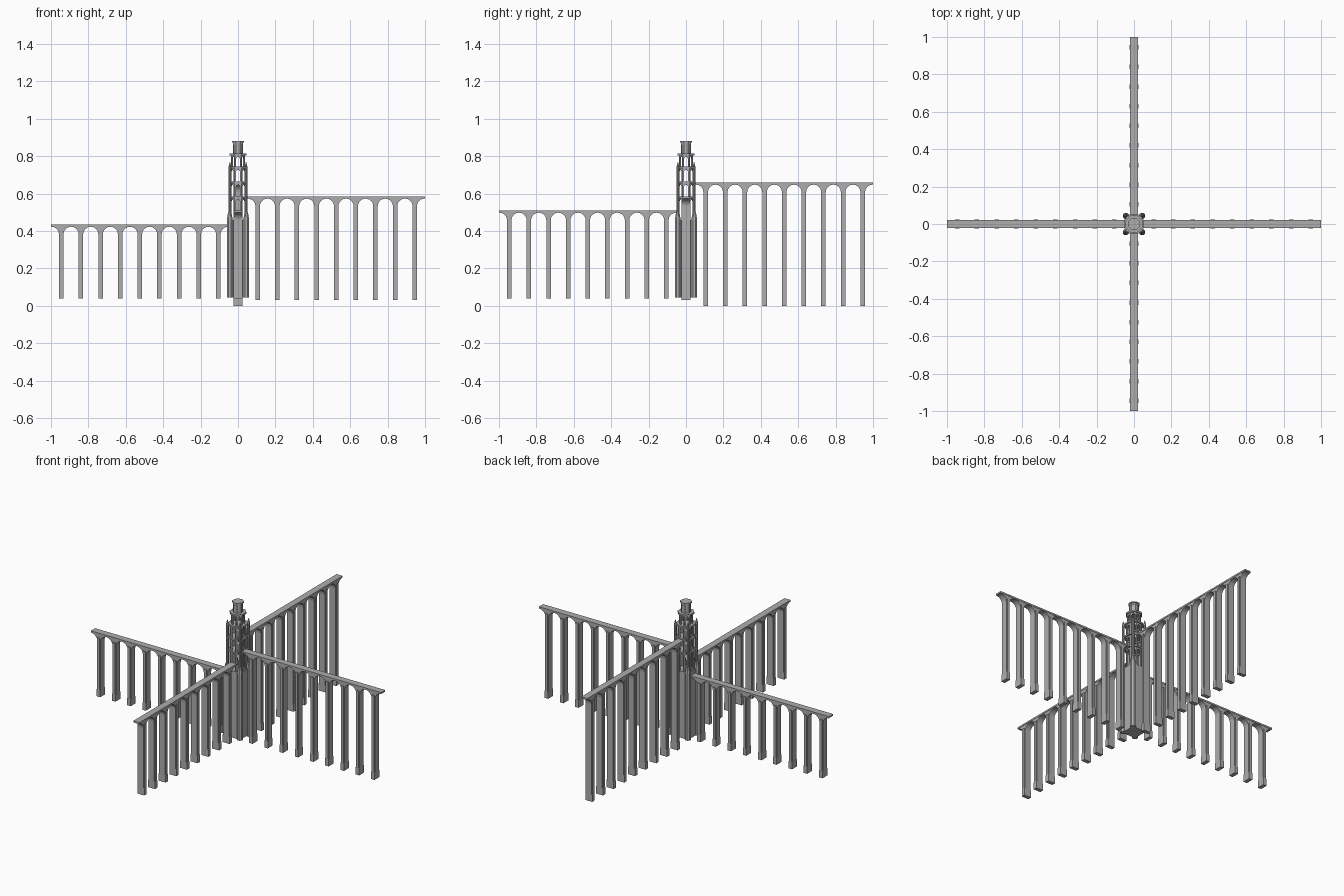
import bpy, bmesh, math
from mathutils import Matrix, Vector

cube = bpy.data.objects.get("Cube")
if cube:
    bpy.data.objects.remove(cube, do_unlink=True)

stone = bpy.data.materials.new("grey_stone")
stone.use_nodes = True
colour = (0.42, 0.42, 0.42, 1)
stone.diffuse_color = colour
stone.node_tree.nodes["Principled BSDF"].inputs["Base Color"].default_value = colour


def finish(bm, name, turn=0):
    bmesh.ops.recalc_face_normals(bm, faces=bm.faces)
    bm.transform(Matrix.Rotation(turn, 4, "Z"))
    mesh = bpy.data.meshes.new(name)
    bm.to_mesh(mesh)
    bm.free()
    mesh.materials.append(stone)
    obj = bpy.data.objects.new(name, mesh)
    bpy.context.collection.objects.link(obj)
    return obj


def box(bm, x0, x1, half_y, z0, z1):
    mat = Matrix.Translation(((x0 + x1) / 2, 0, (z0 + z1) / 2)) @ Matrix.Diagonal(
        (x1 - x0, 2 * half_y, z1 - z0, 1))
    bmesh.ops.create_cube(bm, size=1, matrix=mat)


def extrude_profile(bm, points, y0, y1, matrix=Matrix()):
    """Extrude an (x, z) outline along y."""
    face = bm.faces.new([bm.verts.new(matrix @ Vector((x, y0, z))) for x, z in points])
    new = bmesh.ops.extrude_face_region(bm, geom=[face])["geom"]
    move = matrix.to_3x3() @ Vector((0, y1 - y0, 0))
    bmesh.ops.translate(bm, vec=move, verts=[v for v in new if isinstance(v, bmesh.types.BMVert)])


def octagon(bm, apothem, z0, z1, x=0, y=0, top=None):
    k = 1 / math.cos(math.pi / 8)
    mat = Matrix.Translation((x, y, (z0 + z1) / 2)) @ Matrix.Rotation(math.pi / 8, 4, "Z")
    bmesh.ops.create_cone(bm, cap_ends=True, segments=8, radius1=apothem * k,
                          radius2=(apothem if top is None else top) * k,
                          depth=z1 - z0, matrix=mat)


# Four arched bridges meeting at the tower
PITCH, HALF = 0.105, 0.012


def bridge(name, turn, top, bottom, steps):
    bm = bmesh.new()
    deck = top - 0.01
    reach = PITCH / 2
    radius = reach - HALF
    spring = deck - radius
    box(bm, 0.04, 1, 0.021, deck, top)
    curve = []
    for i in range(steps + 1):
        a = math.pi / 2 * i / steps
        curve.append((reach - radius * math.cos(a), spring + radius * math.sin(a) - 0.002))
    for i in range(1, 10):
        x = PITCH * i
        # flared arch head
        right = curve + [(reach, deck + 0.001)]
        outline = [(x + px, pz) for px, pz in right] + [(x - px, pz) for px, pz in reversed(right)]
        extrude_profile(bm, outline, -0.019, 0.019)
        # pier with stepped corners, and its plain foot
        box(bm, x - HALF, x + HALF, 0.019, bottom + 0.045, spring)
        box(bm, x - HALF + 0.004, x + HALF - 0.004, 0.024, bottom + 0.045, spring + 0.02)
        box(bm, x - HALF, x + HALF, 0.024, bottom, bottom + 0.045)
    finish(bm, name, turn)


bridge("left_bridge", 0, 0.585, 0.03, 8)
bridge("back_bridge", math.pi / 2, 0.66, 0.0, 4)
bridge("right_bridge", math.pi, 0.435, 0.04, 4)
bridge("front_bridge", -math.pi / 2, 0.51, 0.04, 8)


# Tower shaft with four corner buttresses
CORNERS = [(sx, sy) for sx in (-1, 1) for sy in (-1, 1)]

bm = bmesh.new()
box(bm, -0.047, 0.047, 0.047, 0.045, 0.46)
finish(bm, "tower_shaft")

bm = bmesh.new()
for sx, sy in CORNERS:
    octagon(bm, 0.016, 0.045, 0.46, 0.044 * sx, 0.044 * sy)
    octagon(bm, 0.016, 0.46, 0.5, 0.044 * sx, 0.044 * sy, top=0.009)
    octagon(bm, 0.008, 0.5, 0.74, 0.043 * sx, 0.043 * sy)
    octagon(bm, 0.008, 0.74, 0.77, 0.043 * sx, 0.043 * sy, top=0.001)
finish(bm, "corner_buttresses")


# Open octagonal arcades above the shaft
def arcade(name, apothem, z0, z1, opening=0.6, thick=0.008):
    bm = bmesh.new()
    half = apothem * math.tan(math.pi / 8)
    gap = half * opening
    crown = z1 - 0.008
    arch = [(gap * math.cos(math.pi * i / 8), crown - gap + gap * math.sin(math.pi * i / 8))
            for i in range(9)]
    outline = ([(half, z0), (half, z1), (-half, z1), (-half, z0), (-gap, z0)]
               + arch[::-1] + [(gap, z0)])
    for k in range(8):
        extrude_profile(bm, outline, -apothem, thick - apothem, Matrix.Rotation(k * math.pi / 4, 4, "Z"))
    finish(bm, name)


arcade("lowest_arcade", 0.045, 0.46, 0.575)
arcade("middle_arcade", 0.045, 0.585, 0.655)
arcade("upper_arcade", 0.045, 0.665, 0.735)
arcade("belfry_arcade", 0.038, 0.745, 0.805)
arcade("lantern_arcade", 0.027, 0.815, 0.872, 0.55, 0.004)

# Floors, cornices and solid lantern core
bm = bmesh.new()
for apothem, z0, z1 in [(0.052, 0.575, 0.585), (0.052, 0.655, 0.665), (0.052, 0.735, 0.745),
                        (0.045, 0.805, 0.815), (0.031, 0.872, 0.88), (0.024, 0.815, 0.875)]:
    octagon(bm, apothem, z0, z1)
finish(bm, "floors_and_lantern_core")

# Square ties joining the corner turrets to the floors
bm = bmesh.new()
for z in (0.575, 0.655, 0.735):
    for k in range(2):
        mat = Matrix.Translation((0, 0, z + 0.005)) @ Matrix.Rotation(
            math.pi / 4 + k * math.pi / 2, 4, "Z") @ Matrix.Diagonal((0.13, 0.016, 0.008, 1))
        bmesh.ops.create_cube(bm, size=1, matrix=mat)
finish(bm, "turret_ties")
